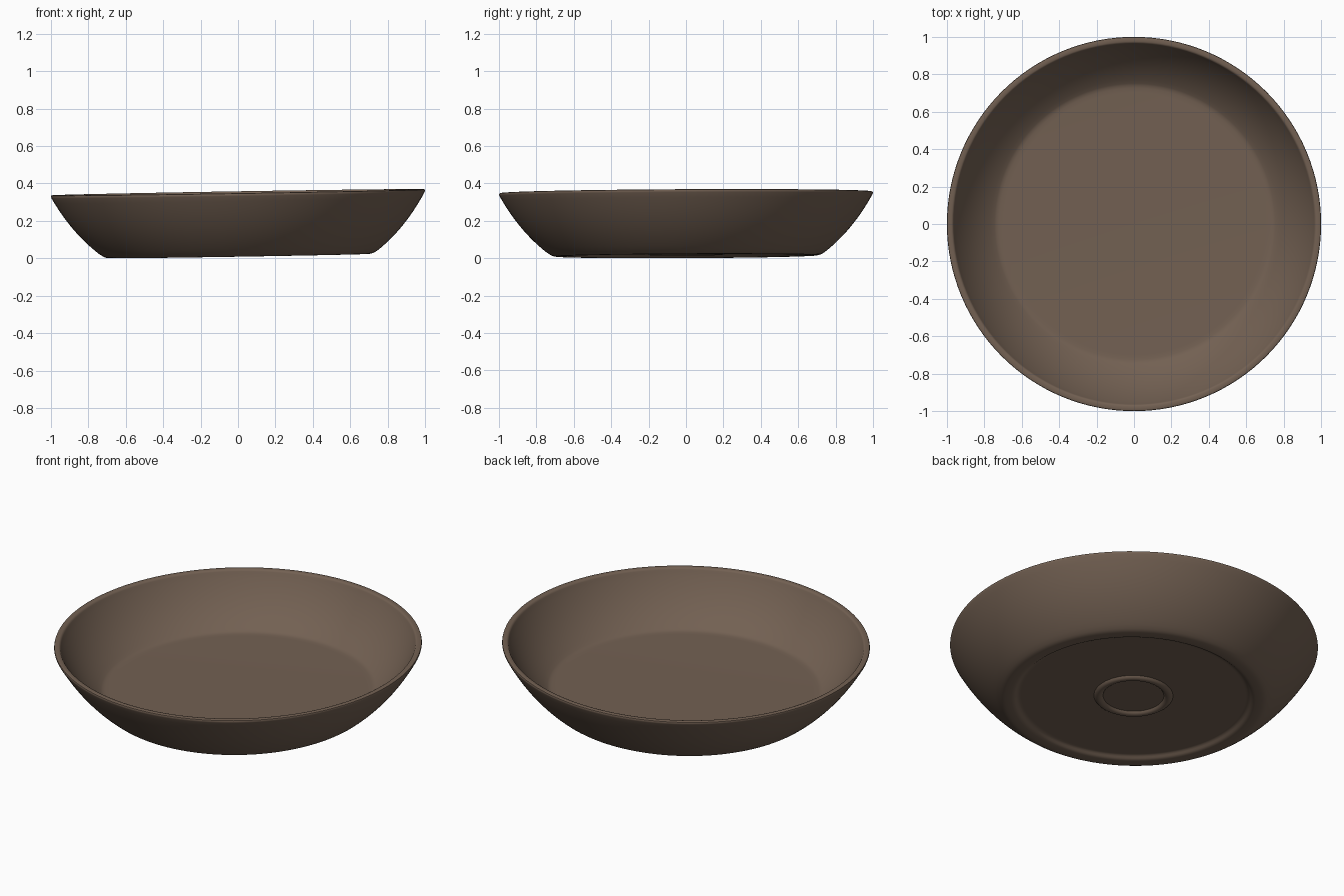
import bpy
import bmesh
import math
from mathutils import Matrix, Vector
from mathutils.geometry import interpolate_bezier

if "Cube" in bpy.data.objects:
    bpy.data.objects.remove(bpy.data.objects["Cube"], do_unlink=True)

SEGMENTS = 128


def curve(a, b, c, d, steps):
    """Points of a smooth stretch of the profile, given as (radius, height)."""
    pts = [Vector((p[0], p[1], 0)) for p in (a, b, c, d)]
    return [(p.x, p.y) for p in interpolate_bezier(*pts, steps)]


def make_material(name, colour):
    mat = bpy.data.materials.new(name)
    mat.use_nodes = True
    mat.diffuse_color = colour
    bsdf = mat.node_tree.nodes["Principled BSDF"]
    bsdf.inputs["Base Color"].default_value = colour
    bsdf.inputs["Roughness"].default_value = 0.7
    return mat


def lathe(name, profile, mat):
    """Revolve a profile around the vertical axis."""
    bm = bmesh.new()
    verts = [bm.verts.new((r, 0, z)) for r, z in profile]
    edges = [bm.edges.new(pair) for pair in zip(verts, verts[1:])]
    bmesh.ops.spin(bm, geom=verts + edges, cent=(0, 0, 0), axis=(0, 0, 1),
                   angle=math.tau, steps=SEGMENTS, use_merge=True)
    bmesh.ops.remove_doubles(bm, verts=bm.verts, dist=0.0001)
    bmesh.ops.recalc_face_normals(bm, faces=bm.faces)
    mesh = bpy.data.meshes.new(name)
    bm.to_mesh(mesh)
    bm.free()
    mesh.materials.append(mat)
    obj = bpy.data.objects.new(name, mesh)
    bpy.context.collection.objects.link(obj)
    return obj


# Underside: flat recess with a small raised ring in the middle
profile = [(0, 0.02), (0.16, 0.02)]
profile += curve((0.165, 0.02), (0.175, 0), (0.205, 0), (0.215, 0.02), 8)
profile += [(0.22, 0.02), (0.61, 0.02)]
# Rounded foot
profile += curve((0.62, 0.02), (0.64, 0.018), (0.64, 0), (0.665, 0), 6)
profile += curve((0.685, 0), (0.71, 0), (0.72, 0.004), (0.74, 0.018), 6)
# Flaring outer wall
profile += curve((0.75, 0.025), (0.85, 0.105), (0.93, 0.205), (0.997, 0.325), 14)
# Lip
profile += [(1.0, 0.333), (0.998, 0.339), (0.992, 0.341), (0.975, 0.341),
            (0.968, 0.338), (0.964, 0.331)]
# Inner wall and flat floor
profile += curve((0.96, 0.322), (0.91, 0.225), (0.84, 0.135), (0.75, 0.075), 14)
profile += [(0.74, 0.07), (0.725, 0.067), (0.70, 0.066), (0, 0.066)]

brown = make_material("brown clay", (0.17, 0.118, 0.085, 1))
bowl = lathe("bowl", profile, brown)

# The bowl leans slightly, lifted on its left and back
tilt = Matrix.Rotation(-0.0165, 4, 'Y') @ Matrix.Rotation(0.005, 4, 'X')
bowl.data.transform(tilt)
low = [min(v.co[i] for v in bowl.data.vertices) for i in range(3)]
high = [max(v.co[i] for v in bowl.data.vertices) for i in range(3)]
bowl.data.transform(Matrix.Translation((-(low[0] + high[0]) / 2,
                                        -(low[1] + high[1]) / 2, -low[2])))

bpy.ops.object.select_all(action='DESELECT')
bowl.select_set(True)
bpy.context.view_layer.objects.active = bowl
bpy.ops.object.shade_smooth_by_angle(angle=math.radians(40))
